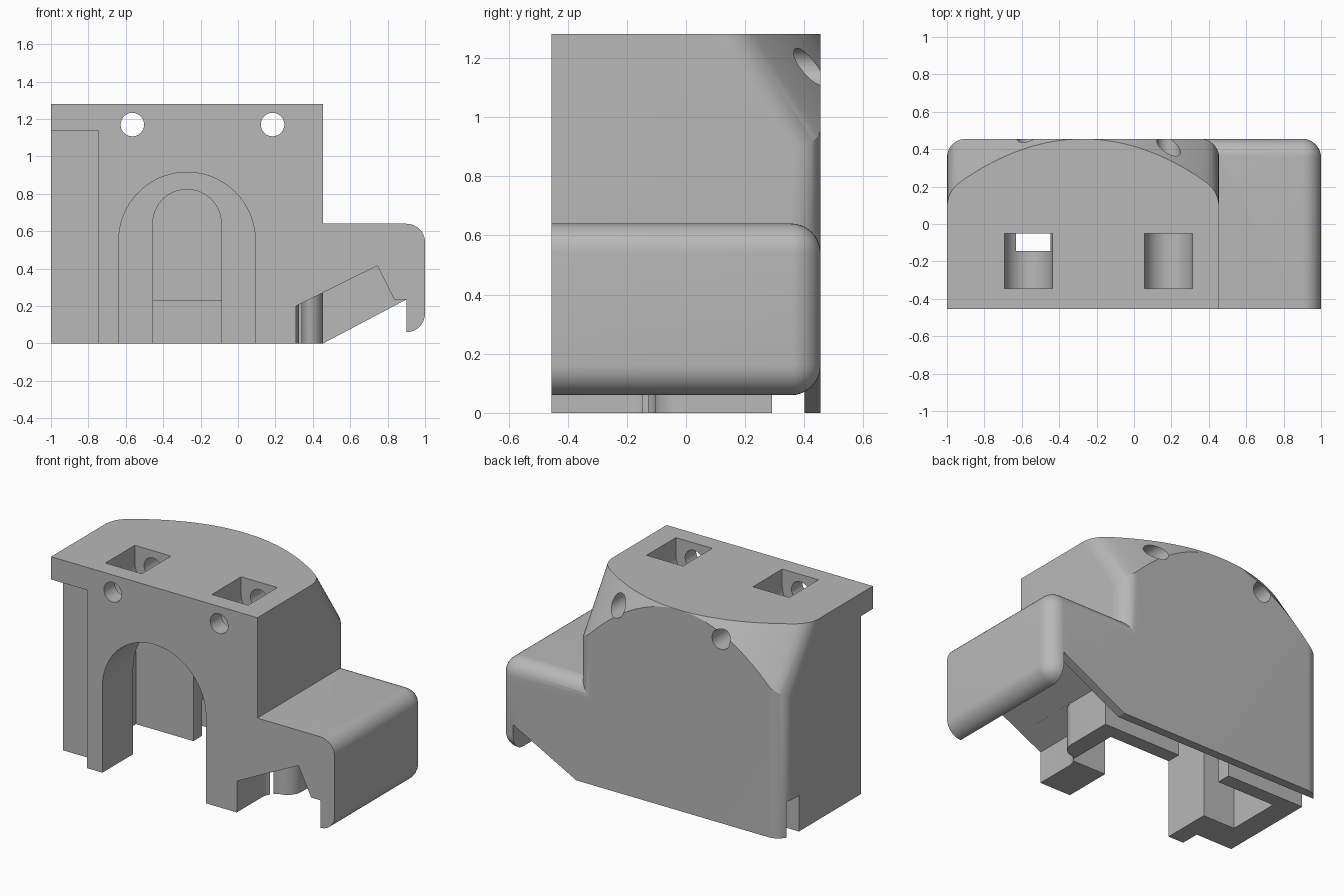
import bpy, bmesh, math
from mathutils import Vector

old = bpy.data.objects.get("Cube")
if old:
    bpy.data.objects.remove(old, do_unlink=True)

grey = bpy.data.materials.new("plain grey")
grey.use_nodes = True
color = (0.48, 0.48, 0.48, 1)
grey.diffuse_color = color
grey.node_tree.nodes["Principled BSDF"].inputs["Base Color"].default_value = color


def finish(name, bm):
    bmesh.ops.recalc_face_normals(bm, faces=bm.faces)
    mesh = bpy.data.meshes.new(name)
    bm.to_mesh(mesh)
    bm.free()
    ob = bpy.data.objects.new(name, mesh)
    bpy.context.collection.objects.link(ob)
    mesh.materials.append(grey)
    return ob


def prism(name, pts, lo, hi, axis="z", warp=None):
    """Extrude a plan (axis z) or an elevation (axis y) outline."""
    place = (lambda p, h: (p[0], p[1], h)) if axis == "z" else (lambda p, h: (p[0], h, p[1]))
    bm = bmesh.new()
    a = [bm.verts.new(place(p, lo)) for p in pts]
    b = [bm.verts.new(place(p, hi)) for p in pts]
    bm.faces.new(a)
    bm.faces.new(b)
    n = len(pts)
    for i in range(n):
        bm.faces.new((a[i], a[(i + 1) % n], b[(i + 1) % n], b[i]))
    if warp:
        for v in bm.verts:
            warp(v.co)
    return finish(name, bm)


def box(name, x0, x1, y0, y1, z0, z1):
    return prism(name, [(x0, y0), (x1, y0), (x1, y1), (x0, y1)], z0, z1)


def arc(cx, cy, r, a0, a1, n=24):
    angles = [math.radians(a0 + (a1 - a0) * i / n) for i in range(n + 1)]
    return [(cx + r * math.cos(a), cy + r * math.sin(a)) for a in angles]


def combine(target, tool, operation="DIFFERENCE"):
    mod = target.modifiers.new("cut", "BOOLEAN")
    mod.operation, mod.object, mod.solver = operation, tool, "EXACT"
    bpy.context.view_layer.update()
    result = bpy.data.meshes.new_from_object(
        target.evaluated_get(bpy.context.evaluated_depsgraph_get()))
    target.modifiers.clear()
    target.data = result
    bpy.data.objects.remove(tool, do_unlink=True)


LEFT, STEP, BACK, TOP, R = -1.0, 0.455, 0.455, 1.28, 0.1
MID = (LEFT + STEP) / 2
HALF = STEP - MID

# Main block with rounded upright back edges
plan = [(LEFT, -BACK), (STEP, -BACK)]
plan += arc(STEP - R, BACK - R, R, 0, 90, 10) + arc(LEFT + R, BACK - R, R, 90, 180, 10)
body = prism("housing", plan, 0, TOP)

# Slanted curved crown at the upper back
half = [(d, BACK - 0.535 * d * d) for d in [0.66 * i / 20 for i in range(1, 21)]]
p0, p1, p2 = Vector(half[-1]), Vector((HALF, 0.17)), Vector((HALF, 0.08))
for i in range(1, 9):
    t = i / 8
    half.append(tuple(p0 * (1 - t) ** 2 + p1 * 2 * t * (1 - t) + p2 * t * t))
half.append((HALF, -3))
# The sides sit slightly outside so only the back is trimmed
grow = 1.0005
crown = [(MID - d * grow, y) for d, y in reversed(half)] + [(MID, BACK)]
crown += [(MID + d * grow, y) for d, y in half]


def slant(co):
    co.y += 0.67 * (TOP - co.z)


combine(body, prism("crown_shape", crown, -0.2, 1.4, warp=slant), "INTERSECT")

# Side block with rounded outer edges
side = box("side_block", 0.2, 1, -BACK, BACK, 0.06, 0.64)
bm = bmesh.new()
bm.from_mesh(side.data)
edges = []
for e in bm.edges:
    m = (e.verts[0].co + e.verts[1].co) / 2
    if m.x > 0.3 and m.y > -0.4:
        edges.append(e)
bmesh.ops.bevel(bm, geom=edges, offset=R, segments=10, profile=0.5, affect="EDGES")
bm.to_mesh(side.data)
bm.free()
combine(body, side, "UNION")

# Back skirt with a sloping lower edge
skirt = [(0.2, 0), (STEP, 0), (0.9, 0.235), (0.9, 0.5), (0.2, 0.5)]
combine(body, prism("skirt", skirt, 0.40, BACK, "y"), "UNION")

# Space below the side block
hollow = [(STEP, -0.1), (STEP, 0.272), (0.745, 0.415), (0.835, 0.235), (0.9, 0.235), (0.9, -0.1)]
combine(body, prism("side_hollow", hollow, -0.6, 0.40, "y"))
under = [(STEP, 0), (0.9, 0.235), (0.9, -0.1), (STEP, -0.1)]
combine(body, prism("skirt_slope", under, -0.6, 0.6, "y"))

# Curved wall beside the hollow
curve = [(0.5, -0.6), (0.31, -0.6)]
curve += arc(0.41, -0.2, 0.1, 180, 110, 10) + arc(0.355, -0.01, 0.1, -70, 0, 10) + [(0.5, -0.01)]


def slope_roof(co):
    if co.z > 0:
        co.z = 0.2 + 0.494 * (co.x - 0.31)


combine(body, prism("curved_wall", curve, -0.1, 0.2, warp=slope_roof))

# Recessed front left corner, groove in the base, inner cavity and chimney
combine(body, box("corner_recess", -1.1, -0.745, -0.6, -0.335, -0.1, 1.135))
combine(body, box("base_groove", -1.1, 0.6, 0.29, 0.40, -0.1, 0.23))
combine(body, box("cavity", -0.86, 0.34, -0.145, 0.2, -0.1, 0.98))
combine(body, box("chimney", -0.63, -0.1, -0.145, 0.1, 0.5, 1.12))

# Front arch and the smaller arch behind it
for r, z, y0, y1 in ((0.365, 0.55, -0.6, -0.14), (0.183, 0.64, 0.1, 0.295)):
    outline = arc(MID, z, r, 0, 180, 40) + [(MID - r, -0.1), (MID + r, -0.1)]
    combine(body, prism("arch", outline, y0, y1, "y"))

# Screw holes and nut pockets
for x in (-0.565, 0.185):
    pocket = arc(x, 1.17, 0.128, 180, 360, 24) + [(x + 0.128, 1.4), (x - 0.128, 1.4)]
    combine(body, prism("pocket", pocket, -0.345, -0.05, "y"))
    combine(body, prism("hole", arc(x, 1.17, 0.063, 0, 345, 23), -0.6, 0.6, "y"))

# One material and smooth curves with sharp edges
body.data.materials.clear()
body.data.materials.append(grey)
for p in body.data.polygons:
    p.material_index = 0
bpy.ops.object.select_all(action="DESELECT")
body.select_set(True)
bpy.context.view_layer.objects.active = body
bpy.ops.object.shade_smooth_by_angle(angle=math.radians(25))
